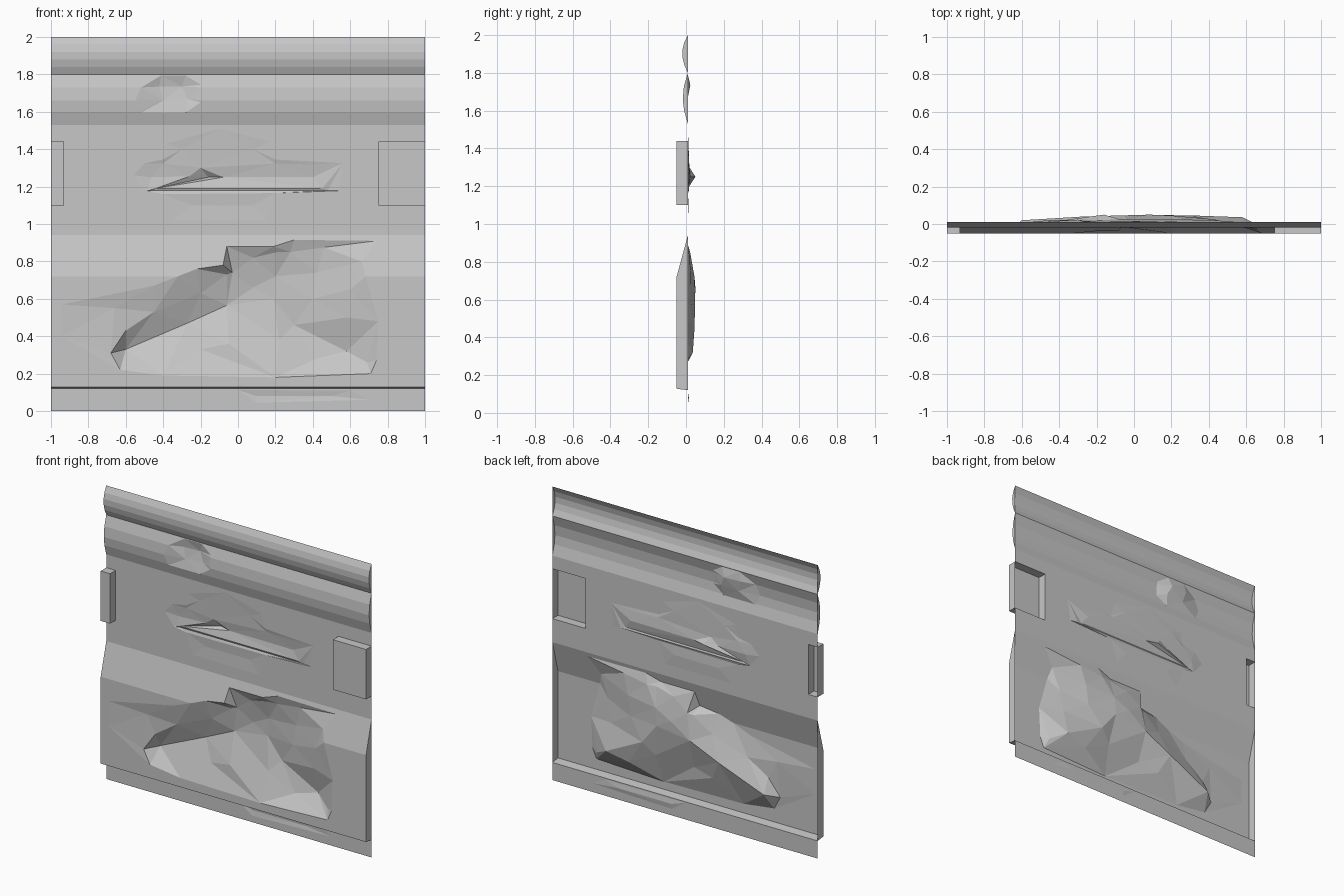
import bpy
import bmesh
from mathutils import Vector
from mathutils.geometry import delaunay_2d_cdt

if "Cube" in bpy.data.objects:
    bpy.data.objects.remove(bpy.data.objects["Cube"])

BACK = 0.01     # wall plane
FRONT = -0.05   # most raised plane

grey = bpy.data.materials.new("plaster_grey")
grey.diffuse_color = (0.57, 0.57, 0.57, 1)
grey.use_nodes = True
grey.node_tree.nodes["Principled BSDF"].inputs["Base Color"].default_value = grey.diffuse_color

# Wall cross-section as (z, y): skirting, wainscot, flat wall, two mouldings
PROFILE = [(0, BACK), (0.12, BACK), (0.128, FRONT), (0.72, FRONT), (0.94, BACK),
           (1.53, BACK), (1.6, -0.01), (1.66, -0.017), (1.73, -0.011), (1.8, BACK),
           (1.84, -0.008), (1.88, -0.018), (1.92, -0.019), (1.96, -0.01), (2, BACK)]


def base_y(z):
    """Depth of the undamaged wall at height z."""
    for (z0, y0), (z1, y1) in zip(PROFILE, PROFILE[1:]):
        if z <= z1:
            return y0 + (y1 - y0) * (z - z0) / (z1 - z0)
    return BACK


# Each dent: rim as (x, z), then crease lines as (x, z, y)
LOWER_DENT = (
    [(-.94, .57), (-.45, .67), (-.22, .76), (-.08, .78), (-.06, .88), (.19, .88),
     (.3, .915), (.74, .91), (.66, .8), (.75, .48), (.74, .27), (.71, .2),
     (.2, .18), (-.4, .19), (-.63, .22), (-.94, .4)],
    [[(-.6, .33, .02), (-.27, .47, .04), (-.06, .565, .046), (.08, .66, .05),
      (.2, .72, .045)],                                            # left valley
     [(-.66, .55, -.037), (-.45, .53, -.022), (-.2, .63, .002),
      (-.06, .73, .018)],                                          # left valley brow
     [(-.68, .31, -.045), (-.6, .43, -.03)],
     [(-.03, .74, .03), (.08, .82, .022)],
     [(.21, .85, .014), (.28, .85, .022), (.46, .875, .014)],      # top lip
     [(.19, .6, .047), (.3, .46, .046), (.58, .32, .036), (.69, .26, -.02)],
     [(.42, .74, .026), (.4, .6, .024)],
     [(.6, .65, -.022), (.58, .5, -.008)],
     [(-.2, .33, -.003), (-.05, .36, -.016), (.22, .38, .012), (.42, .28, .016)]])

GROOVE = (
    [(-.56, 1.26), (-.5, 1.325), (-.4, 1.345), (-.38, 1.43), (-.1, 1.51), (.17, 1.44),
     (.2, 1.345), (.56, 1.325), (.54, 1.178), (.2, 1.165), (.15, 1.02),
     (-.35, 1.02), (-.4, 1.16), (-.49, 1.176)],
    [[(-.45, 1.179, .016), (.48, 1.179, .016)],
     [(-.44, 1.19, .011), (.45, 1.19, .011)],                      # overhanging lip
     [(-.46, 1.25, .02), (-.26, 1.255, .023), (-.16, 1.25, .05), (-.08, 1.25, .026),
      (.4, 1.25, .022)],
     [(-.4, 1.323, .015), (-.2, 1.3, .018), (.2, 1.323, .015), (.4, 1.318, .013)],
     [(-.3, 1.4, .014), (.08, 1.4, .014)],
     [(-.25, 1.1, .014), (.08, 1.1, .014)]])

UPPER_DENT = (
    [(-.55, 1.71), (-.41, 1.795), (-.28, 1.795), (-.2, 1.745), (-.2, 1.65),
     (-.28, 1.595), (-.52, 1.595), (-.55, 1.65)],
    [[(-.42, 1.735, .016), (-.3, 1.735, .023)], [(-.4, 1.66, .006), (-.27, 1.67, .01)]])

SKIRT_DENT = ([(-.45, .09), (0, .112), (.6, .11), (.7, .06), (.1, .045)],
              [[(.1, .08, .015), (.5, .08, .015)]])

DENTS = [LOWER_DENT, GROOVE, UPPER_DENT, SKIRT_DENT]

# Side boxes: x0, x1, z0, z1
BOXES = [(0.75, 1, 1.1, 1.44), (-1, -0.93, 1.1, 1.44)]


def finish(name, bm):
    me = bpy.data.meshes.new(name)
    bm.to_mesh(me)
    bm.free()
    me.materials.append(grey)
    ob = bpy.data.objects.new(name, me)
    bpy.context.collection.objects.link(ob)
    return ob


def build_wall():
    pts, ys, edges = [], [], []

    def chain(points, closed=False):
        start = len(pts)
        for p in points:
            pts.append(Vector(p[:2]))
            ys.append(p[2] if len(p) > 2 else base_y(p[1]))
        n = len(points)
        edges.extend((start + i, start + (i + 1) % n) for i in range(n if closed else n - 1))

    # Rims get a point wherever a wall fold meets them; folds stop at the rim
    crossings = {z: [-1.0, 1.0] for z, _ in PROFILE}
    for rim, creases in DENTS:
        full = []
        for (xa, za), (xb, zb) in zip(rim, rim[1:] + rim[:1]):
            hits = []
            for z in crossings:
                if (za < z) != (zb < z):
                    t = (z - za) / (zb - za)
                    hits.append((t, xa + t * (xb - xa), z))
            full.append((xa, za))
            for t, x, z in sorted(hits):
                full.append((x, z))
                crossings[z].append(x)
        chain(full, True)
        for crease in creases:
            chain(crease)
    for z, xs in crossings.items():
        xs.sort()
        for a, b in zip(xs[::2], xs[1::2]):
            chain([(a, z), (b, z)])
    for x0, x1, z0, z1 in BOXES:
        chain([(x0, z0), (x1, z0), (x1, z1), (x0, z1)], True)

    verts, _, faces, orig, _, _ = delaunay_2d_cdt(pts, edges, [], 0, 1e-5)
    bm = bmesh.new()
    vs = []
    for v, src in zip(verts, orig):
        y = ys[src[0]] if src else base_y(v.y)
        vs.append(bm.verts.new((v.x, y, v.y)))
    for f in faces:
        c = sum((verts[i] for i in f), Vector((0, 0))) / len(f)
        # leave the wall open behind the boxes
        if any(a < c.x < b and d < c.y < e for a, b, d, e in BOXES):
            continue
        bm.faces.new([vs[i] for i in f])
    bm.normal_update()
    for f in bm.faces:
        if f.normal.y > 0:
            f.normal_flip()
    finish("wall_panel", bm)


def build_end_caps():
    bm = bmesh.new()
    for x in (-1, 1):
        for z0, z1 in ((0.12, 0.94), (1.53, 1.8), (1.8, 2)):
            loop = [bm.verts.new((x, y, z)) for z, y in PROFILE if z0 <= z <= z1]
            f = bm.faces.new(loop)
            f.normal_update()
            if f.normal.x * x < 0:
                f.normal_flip()
    finish("end_caps", bm)


def build_box(name, x0, x1, z0, z1):
    # Raised box, open at the back
    bm = bmesh.new()
    bmesh.ops.create_cube(bm, size=1)
    for v in bm.verts:
        v.co = (x1 if v.co.x > 0 else x0, BACK if v.co.y > 0 else FRONT,
                z1 if v.co.z > 0 else z0)
    bm.normal_update()
    bmesh.ops.delete(bm, geom=[f for f in bm.faces if f.normal.y > 0.5], context='FACES_ONLY')
    finish(name, bm)


build_wall()
build_end_caps()
for side, box in zip(("right_box", "left_box"), BOXES):
    build_box(side, *box)
